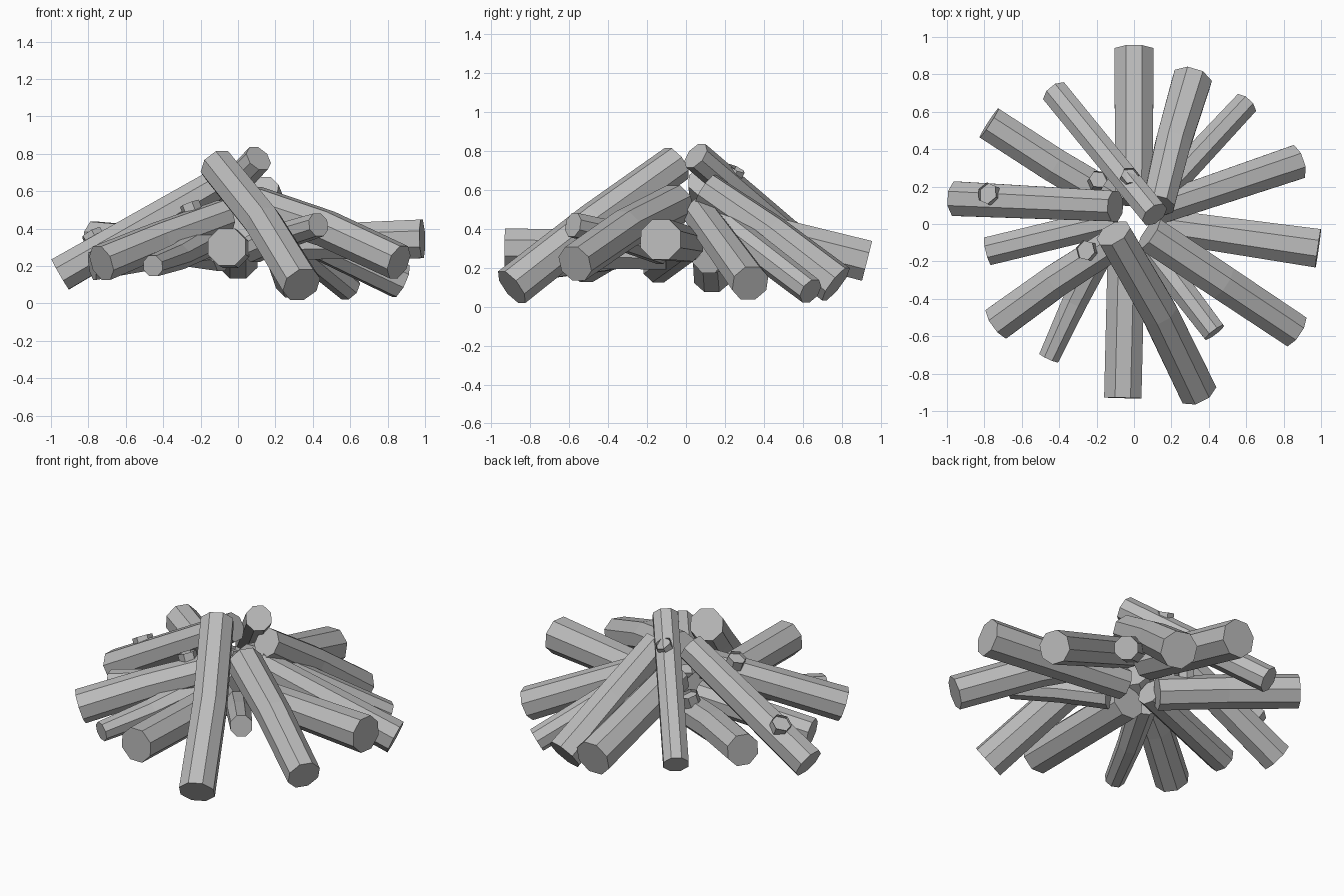
import bpy, bmesh
from math import cos, sin, pi
from mathutils import Vector

cube = bpy.data.objects.get("Cube")
if cube:
    bpy.data.objects.remove(cube)

grey = bpy.data.materials.new("grey_wood")
grey.use_nodes = True
grey.diffuse_color = (0.5, 0.5, 0.5, 1)
grey.node_tree.nodes["Principled BSDF"].inputs["Base Color"].default_value = (0.5, 0.5, 0.5, 1)


def finish(bm, name):
    bmesh.ops.recalc_face_normals(bm, faces=bm.faces)
    mesh = bpy.data.meshes.new(name)
    bm.to_mesh(mesh)
    bm.free()
    mesh.materials.append(grey)
    obj = bpy.data.objects.new(name, mesh)
    bpy.context.collection.objects.link(obj)
    return obj


def rod(bm, path, radii, sides):
    """Faceted rod through the path; returns its last cap."""
    path = [Vector(p) for p in path]
    rings = []
    for i, p in enumerate(path):
        t = (path[min(i + 1, len(path) - 1)] - path[max(i - 1, 0)]).normalized()
        u = t.cross(Vector((0, 0, 1)))
        u = u.normalized() if u.length > 0.01 else Vector((1, 0, 0))
        v = u.cross(t)
        angles = [2 * pi * (k + 0.5) / sides for k in range(sides)]
        rings.append([bm.verts.new(p + (u * cos(a) + v * sin(a)) * radii[i]) for a in angles])
    for a, b in zip(rings, rings[1:]):
        for k in range(sides):
            n = (k + 1) % sides
            bm.faces.new((a[k], a[n], b[n], b[k]))
    bm.faces.new(rings[0][::-1])
    return bm.faces.new(rings[-1])


def log(name, outer, inner, r_out, r_in, bend=(0, 0, 0)):
    a, b = Vector(outer), Vector(inner)
    mid = a.lerp(b, 0.5) + Vector(bend)
    bm = bmesh.new()
    rod(bm, (a, mid, b), (r_out, (r_out + r_in) / 2, r_in), 8)
    finish(bm, name)


def knot(name, base, tip, r):
    """Short broken branch with a hollowed end."""
    bm = bmesh.new()
    cap = rod(bm, (base, tip), (r, r), 6)
    bmesh.ops.inset_region(bm, faces=[cap], thickness=r * 0.25)
    axis = (Vector(tip) - Vector(base)).normalized()
    bmesh.ops.translate(bm, verts=cap.verts, vec=-axis * 0.02)
    finish(bm, name)


# Logs leaning around the pile, clockwise from the back
log("back_log", (0, 0.93, 0.235), (0, 0.12, 0.44), 0.114, 0.107)
log("back_left_steep_log", (0.31, 0.77, 0.115), (0.13, 0.1, 0.605), 0.112, 0.092, (-0.01, 0, 0.015))
log("back_left_thin_log", (0.595, 0.64, 0.08), (0.12, 0.13, 0.47), 0.072, 0.08)
log("left_rear_log", (0.87, 0.33, 0.12), (0.1, 0.07, 0.48), 0.1, 0.088)
log("left_log", (0.985, -0.13, 0.345), (0.08, 0, 0.32), 0.112, 0.095)
log("left_front_log", (0.86, -0.57, 0.22), (0.08, -0.05, 0.53), 0.1, 0.105, (0, 0, 0.025))
log("front_left_thin_log", (0.43, -0.58, 0.42), (0.08, -0.12, 0.29), 0.067, 0.078, (0, 0, 0.01))
log("front_steep_log", (0.34, -0.895, 0.1), (-0.11, -0.05, 0.735), 0.108, 0.1, (0.02, 0, 0.015))
log("front_log", (-0.06, -0.93, 0.302), (-0.04, -0.1, 0.29), 0.108, 0.108)
log("front_right_thin_log", (-0.455, -0.715, 0.2), (-0.17, -0.12, 0.33), 0.06, 0.085, (-0.005, 0, -0.015))
log("right_front_log", (-0.73, -0.53, 0.215), (-0.07, -0.08, 0.47), 0.102, 0.092, (-0.02, 0, 0.0))
log("right_low_log", (-0.78, -0.145, 0.2), (-0.1, 0.02, 0.32), 0.082, 0.082)
log("right_steep_log", (-0.95, 0.135, 0.155), (-0.1, 0.095, 0.645), 0.1, 0.088)
log("right_rear_log", (-0.775, 0.54, 0.345), (-0.08, 0.11, 0.265), 0.1, 0.1, (0, -0.01, 0.01))
log("back_right_steep_log", (-0.42, 0.7, 0.22), (0.11, 0.05, 0.775), 0.078, 0.078)

# Broken branch stubs
knot("steep_log_stub", (-0.73, 0.14, 0.28), (-0.785, 0.165, 0.378), 0.06)
knot("front_log_stub", (-0.22, -0.15, 0.43), (-0.26, -0.14, 0.535), 0.055)
knot("rear_log_stub", (-0.21, 0.21, 0.32), (-0.19, 0.24, 0.43), 0.05)
knot("back_log_stub", (-0.04, 0.215, 0.62), (-0.02, 0.26, 0.71), 0.05)
